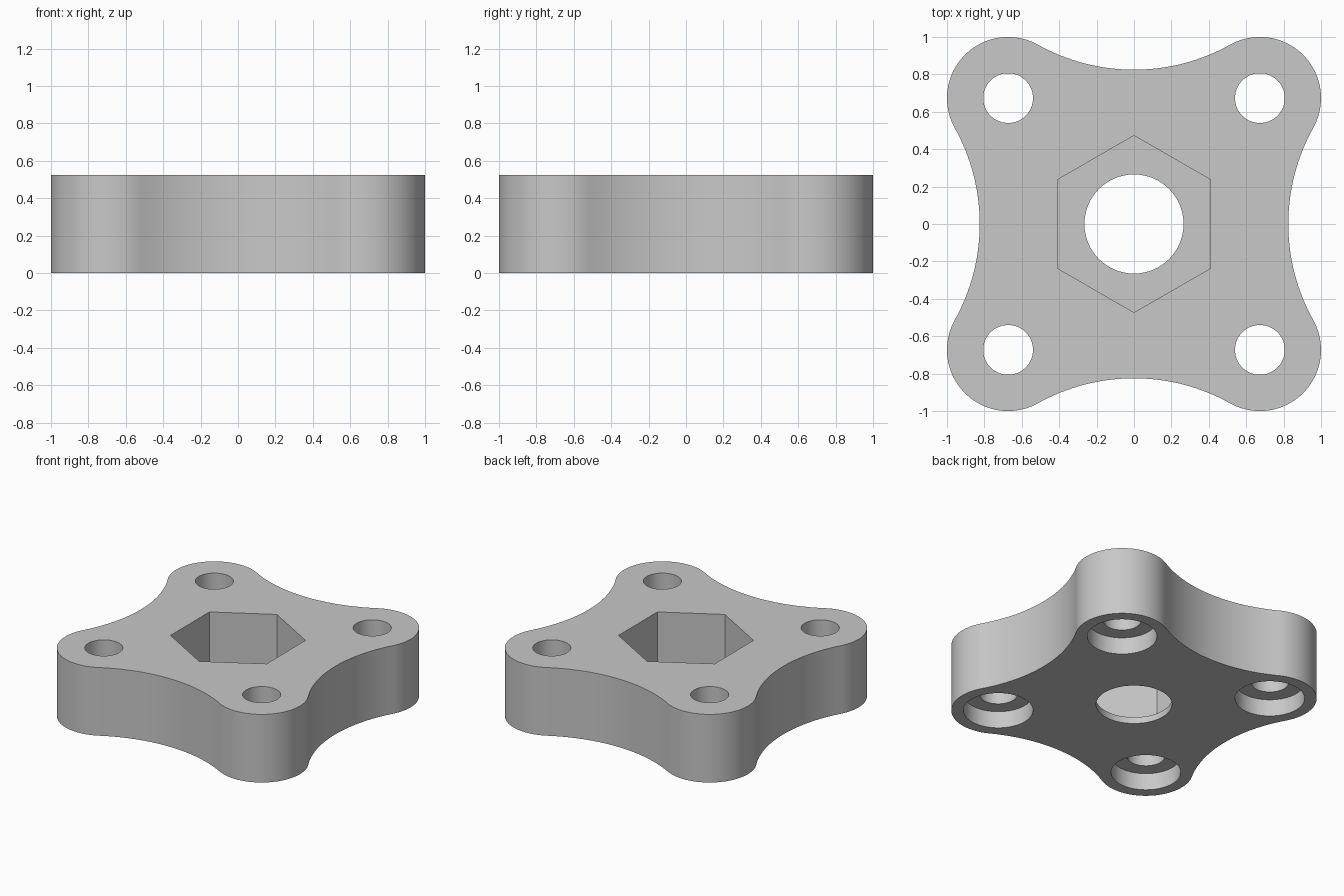
import bpy, bmesh
from math import sin, cos, pi, atan2, hypot

if "Cube" in bpy.data.objects:
    bpy.data.objects.remove(bpy.data.objects["Cube"])

HEIGHT = 0.525
CORNER, LOBE = 0.673, 0.327      # lobe centre offset and radius
WAIST = 0.825                    # half width at the middle of a side

grey = bpy.data.materials.new("plain grey")
grey.use_nodes = True
grey.diffuse_color = (0.58, 0.58, 0.58, 1)
grey.node_tree.nodes["Principled BSDF"].inputs["Base Color"].default_value = grey.diffuse_color


def prism(name, points, z0, z1):
    """Upright solid with the given outline."""
    bm = bmesh.new()
    base = bm.faces.new([bm.verts.new((x, y, z0)) for x, y in points])
    top = bmesh.ops.extrude_face_region(bm, geom=[base])["geom"]
    bmesh.ops.translate(bm, vec=(0, 0, z1 - z0),
                        verts=[v for v in top if isinstance(v, bmesh.types.BMVert)])
    bmesh.ops.recalc_face_normals(bm, faces=bm.faces)
    mesh = bpy.data.meshes.new(name)
    bm.to_mesh(mesh)
    bm.free()
    mesh.materials.append(grey)
    obj = bpy.data.objects.new(name, mesh)
    bpy.context.collection.objects.link(obj)
    return obj


def arc(cx, cy, r, a0, a1, n):
    return [(cx + r * cos(a0 + (a1 - a0) * i / n),
             cy + r * sin(a0 + (a1 - a0) * i / n)) for i in range(n)]


def ring(cx, cy, r, n=64):
    return arc(cx, cy, r, pi / 2, pi / 2 + 2 * pi, n)


# Four round lobes joined by tangent hollow arcs
gap = WAIST - CORNER
hollow = (CORNER**2 + gap**2 - LOBE**2) / (2 * (LOBE - gap))
centre = WAIST + hollow
tangent = atan2(centre - CORNER, -CORNER)
quarter = arc(CORNER, CORNER, LOBE, pi / 2 - tangent, tangent, 40)
quarter += arc(0, centre, hollow, tangent - pi, -tangent, 32)
outline = []
for k in range(4):
    c, s = cos(k * pi / 2), sin(k * pi / 2)
    outline += [(x * c - y * s, x * s + y * c) for x, y in quarter]
body = prism("base_plate", outline, 0, HEIGHT)

# Centre bore, hexagonal pocket, and corner holes counterbored from below
cutters = [prism("bore_cutter", ring(0, 0, 0.265), -0.1, 0.3),
           prism("hex_cutter", ring(0, 0, 0.473, 6), 0.05, HEIGHT + 0.1)]
for sx in (-1, 1):
    for sy in (-1, 1):
        x, y = sx * CORNER, sy * CORNER
        cutters.append(prism("hole_cutter", ring(x, y, 0.133), -0.1, HEIGHT + 0.1))
        cutters.append(prism("counterbore_cutter", ring(x, y, 0.243), -0.1, 0.13))

bpy.ops.object.select_all(action="DESELECT")
body.select_set(True)
bpy.context.view_layer.objects.active = body
for cutter in cutters:
    cutter.hide_render = True
    mod = body.modifiers.new(cutter.name, "BOOLEAN")
    mod.operation, mod.solver, mod.object = "DIFFERENCE", "EXACT", cutter
    bpy.ops.object.modifier_apply(modifier=mod.name)
    bpy.data.objects.remove(cutter)

bpy.ops.object.shade_smooth_by_angle(angle=pi / 6)
